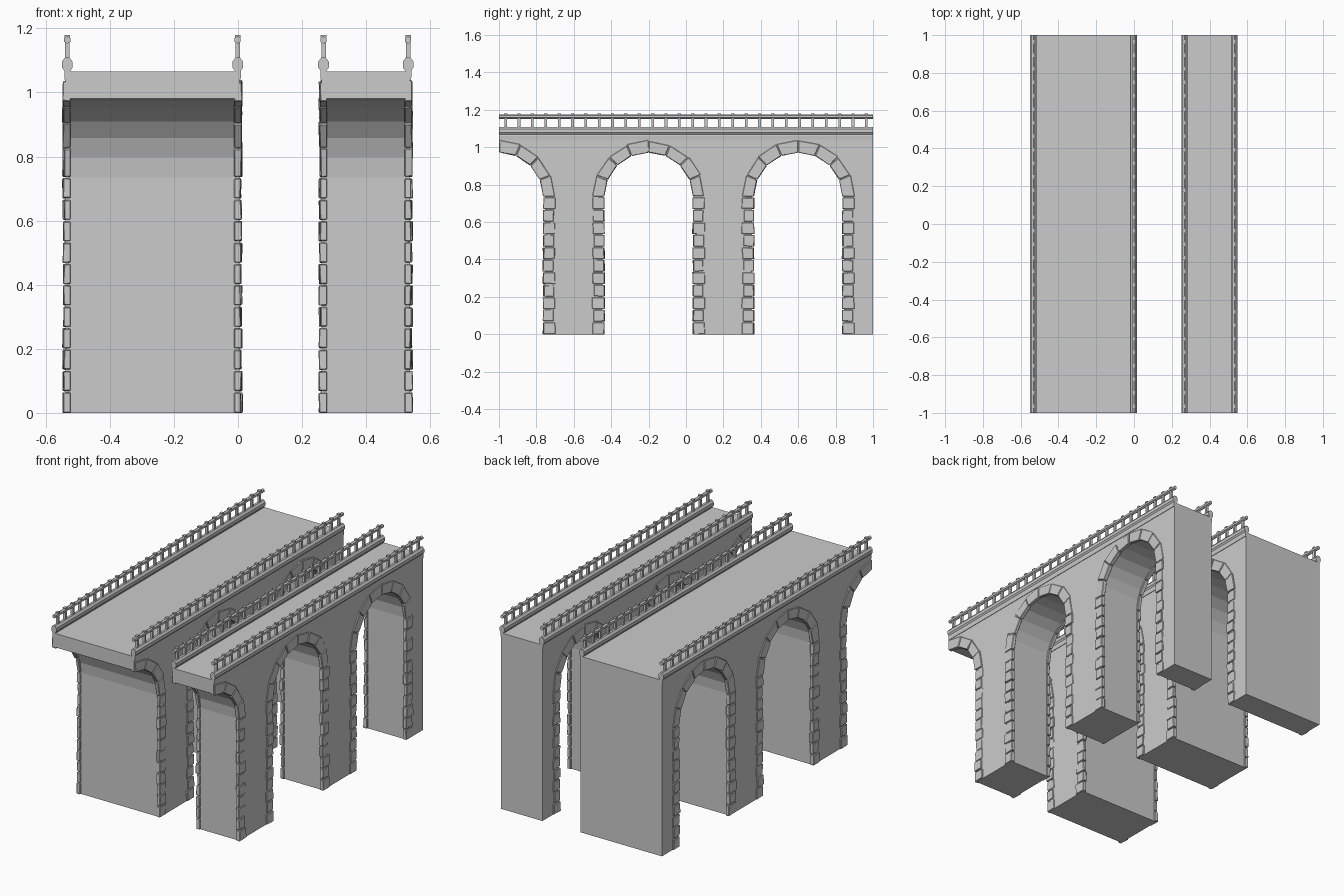
import bpy, bmesh, math, random
from mathutils import Vector

random.seed(4)
cube = bpy.data.objects.get("Cube")
if cube:
    bpy.data.objects.remove(cube, do_unlink=True)

stone_grey = bpy.data.materials.new("stone grey")
stone_grey.use_nodes = True
GREY = (0.6, 0.6, 0.6, 1)
stone_grey.diffuse_color = GREY
stone_grey.node_tree.nodes["Principled BSDF"].inputs["Base Color"].default_value = GREY

ARCHES = (-1.0, -0.2, 0.6)      # arch centres along y
SPRING, DECK = 0.735, 1.065     # spring line and deck height
R_WALL, R_IN, R_OUT = 0.246, 0.237, 0.30
BRIDGES = {"wide": (-0.539, 0.005), "narrow": (0.261, 0.537)}


def finish(bm, name):
    bmesh.ops.recalc_face_normals(bm, faces=bm.faces)
    mesh = bpy.data.meshes.new(name)
    bm.to_mesh(mesh)
    bm.free()
    obj = bpy.data.objects.new(name, mesh)
    bpy.context.collection.objects.link(obj)
    mesh.materials.append(stone_grey)
    return obj


def prism(bm, outline, start, end):
    """Closed outline swept in a straight line from start to end offsets."""
    a = [bm.verts.new(p + start) for p in outline]
    b = [bm.verts.new(p + end) for p in outline]
    bm.faces.new(a)
    bm.faces.new(b[::-1])
    for i in range(len(a)):
        j = (i + 1) % len(a)
        bm.faces.new((a[i], b[i], b[j], a[j]))


def bridge_body(name, x0, x1):
    pts = [(1, 0), (1, DECK), (-1, DECK)]
    for c in ARCHES:
        if c > -1:
            pts.append((c - R_WALL, 0))
        for k in range(13):
            a = math.pi * (1 - k / 12)
            y = c + R_WALL * math.cos(a)
            if y > -1.001:
                pts.append((y, SPRING + R_WALL * math.sin(a)))
        pts.append((c + R_WALL, 0))
    bm = bmesh.new()
    prism(bm, [Vector((0, y, z)) for y, z in pts], Vector((x0, 0, 0)), Vector((x1, 0, 0)))
    finish(bm, name)


def jit(amount):
    return random.uniform(-amount, amount)


def stone(bm, corners, x_in, x_face, out):
    """One rough block; corners are (y, z) and out is the outward x direction."""
    bulge = random.choice((0.003, 0.005, 0.006, 0.008))
    rings = []
    for x, rough in ((x_in, 0), (x_face + out * bulge, 0.002)):
        rings.append([bm.verts.new((x + jit(rough), max(-1, y + jit(rough)),
                                    max(0, z + jit(rough)))) for y, z in corners])
    a, b = rings
    bm.faces.new(a)
    bm.faces.new(b[::-1])
    for i in range(4):
        j = (i + 1) % 4
        bm.faces.new((a[i], b[i], b[j], a[j]))


def arch_stones(name, x_face, out):
    bm = bmesh.new()
    x_in = x_face - out * 0.017
    course = SPRING / 11
    for c in ARCHES:
        for side in (-1, 1):
            if c + side * R_IN < -1:
                continue
            # Quoins up the leg
            for i in range(11):
                near = c + side * (R_IN + jit(0.003))
                far = c + side * (R_OUT - 0.007 * (i % 2) + jit(0.002))
                lo, hi = i * course + 0.002 * (i > 0), (i + 1) * course - 0.004
                stone(bm, [(near, lo), (far, lo), (far, hi), (near, hi)], x_in, x_face, out)
            # Wedge stones round the arch
            for k in range(4):
                a0, a1 = (math.pi / 8 * (k + d) for d in (0.02, 0.98))
                r1 = R_OUT + jit(0.004)
                ring = [(R_IN, a0), (r1, a0), (r1, a1), (R_IN, a1)]
                stone(bm, [(c + side * r * math.cos(a), SPRING + r * math.sin(a))
                           for r, a in ring], x_in, x_face, out)
    obj = finish(bm, name)
    bevel = obj.modifiers.new("worn edges", 'BEVEL')
    bevel.width = 0.0025
    bevel.segments = 1


def tube_outline(x, z, rx, rz, sides):
    return [Vector((x + rx * math.cos(math.tau * (i + 0.5) / sides), 0,
                    z + rz * math.sin(math.tau * (i + 0.5) / sides))) for i in range(sides)]


def parapet(name, x_face, out):
    x = x_face - out * 0.006
    front, back = Vector((0, -1, 0)), Vector((0, 1, 0))
    # Rounded coping with a small moulding beneath it
    bm = bmesh.new()
    prism(bm, tube_outline(x, 1.087, 0.018, 0.024, 8), front, back)
    prism(bm, [Vector((x + dx, 0, z)) for dx, z in
               ((-0.009, 1.04), (0.009, 1.04), (0.011, 1.06), (0.009, 1.072), (-0.009, 1.072))],
          front, back)
    finish(bm, name + "_coping")
    # Handrail
    bm = bmesh.new()
    prism(bm, tube_outline(x, 1.164, 0.011, 0.012, 6), front, back)
    finish(bm, name + "_handrail")
    # Posts with small caps
    bm = bmesh.new()
    count = 28
    for i in range(count):
        y = -1 + 2 * (i + 0.5) / count
        for half, z0, z1 in ((0.007, 1.10, 1.172), (0.009, 1.172, 1.18)):
            square = [Vector((x + sx * half, y + sy * half, 0))
                      for sx, sy in ((-1, -1), (1, -1), (1, 1), (-1, 1))]
            prism(bm, square, Vector((0, 0, z0)), Vector((0, 0, z1)))
    finish(bm, name + "_posts")


for label, (x0, x1) in BRIDGES.items():
    bridge_body(label + "_bridge_body", x0, x1)
    for side, x_face, out in (("right", x0, -1), ("left", x1, 1)):
        arch_stones(f"{label}_{side}_arch_stones", x_face, out)
        parapet(f"{label}_{side}_parapet", x_face, out)
